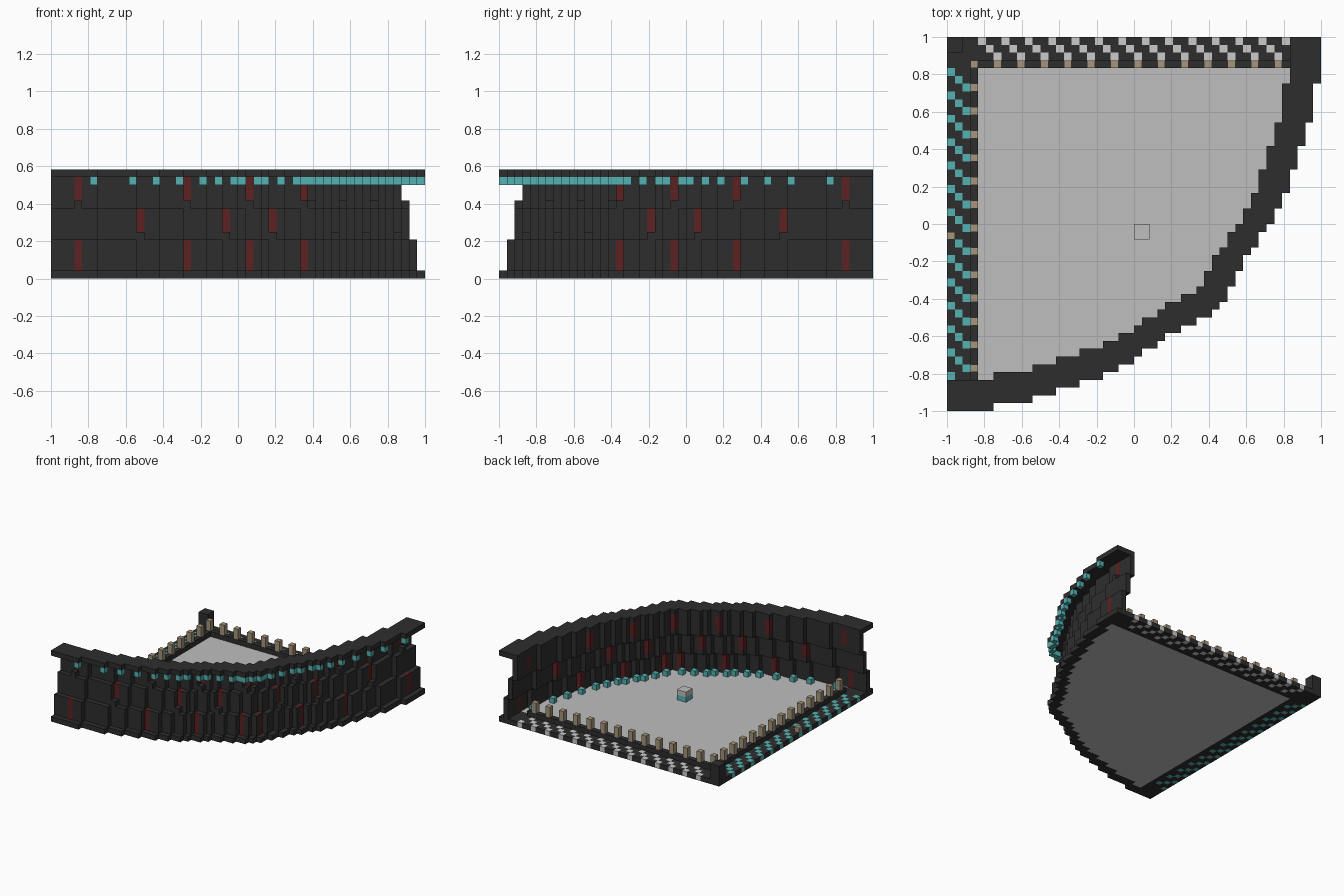
import bpy
import bmesh

if "Cube" in bpy.data.objects:
    bpy.data.objects.remove(bpy.data.objects["Cube"], do_unlink=True)

N = 48            # cells along each side
U = 2 / N         # size of one cell


def material(name, rgb):
    m = bpy.data.materials.new(name)
    m.use_nodes = True
    color = (*rgb, 1)
    m.diffuse_color = color
    bsdf = next(n for n in m.node_tree.nodes if n.type == 'BSDF_PRINCIPLED')
    bsdf.inputs["Base Color"].default_value = color
    return m


DARK = material("charcoal", (.027, .027, .027))
TEAL = material("teal", (.09, .45, .45))
RED = material("dark red", (.11, .015, .015))
TAN = material("tan", (.38, .30, .20))
WHITE = material("pale grey", (.60, .60, .60))
GREY = material("floor grey", (.52, .52, .52))


def build(name, mat, cells):
    """Make one object from (column, row, layer) cells, outer faces only."""
    cells = {(i, -j - 1, k) for i, j, k in cells}
    bm = bmesh.new()
    verts = {}

    def vert(p):
        if p not in verts:
            verts[p] = bm.verts.new((p[0] * U - 1, p[1] * U + 1, p[2] * U))
        return verts[p]

    for c in sorted(cells):
        for axis in range(3):
            u, v = (axis + 1) % 3, (axis + 2) % 3
            for side in (0, 1):
                n = list(c)
                n[axis] += 2 * side - 1
                if tuple(n) in cells:
                    continue
                ring = []
                for du, dv in ((0, 0), (1, 0), (1, 1), (0, 1)):
                    p = list(c)
                    p[axis] += side
                    p[u] += du
                    p[v] += dv
                    ring.append(vert(tuple(p)))
                bm.faces.new(ring if side else ring[::-1])
    mesh = bpy.data.meshes.new(name)
    bm.to_mesh(mesh)
    bm.free()
    mesh.materials.append(mat)
    obj = bpy.data.objects.new(name, mesh)
    bpy.context.collection.objects.link(obj)
    return obj


def block(i0, i1, j0, j1, k0, k1):
    return {(i, j, k) for i in range(i0, i1)
            for j in range(j0, j1) for k in range(k0, k1)}


def both(cells):
    """Mirror cells across the diagonal."""
    return set(cells) | {(j, i, k) for i, j, k in cells}


# Stepped quarter-round plan, mirrored across the diagonal
HALF = [(6, 48), (11, 47), (14, 46), (17, 45), (20, 44), (22, 43), (24, 42),
        (25, 41), (27, 40), (28, 39), (30, 38), (32, 37), (34, 36), (35, 35)]
STEPS = HALF + [(h, w) for w, h in HALF[:-1]]
PLAN = {(i, j) for w, h in STEPS for i in range(w) for j in range(h)}


def region(inset):
    return {(i, j) for i, j in PLAN
            if (i, j + inset) in PLAN and (i + inset, j) in PLAN}


def shell(inset, thick):
    return region(inset) - region(inset + thick)


# Floor, base ring and rim
base = shell(0, 2)
build("floor", GREY, {(i, j, 0) for i, j in region(2) if min(i, j) >= 4})
build("base_ring", DARK, {(i, j, 0) for i, j in base})
build("wall_rim", DARK, {(i, j, 13) for i, j in shell(0, 4)})

# Leaning wall in three tiers, with staggered red slots
OUTER_SLOTS, MIDDLE_SLOTS = (3, 17, 25, 32), (11, 22, 28)
wall, slots = set(), set()
for i, j in shell(1, 1):
    m = min(i, j)
    target = slots if m in OUTER_SLOTS else wall
    target |= block(i, i + 1, j, j + 1, 1, 5)
    if m in MIDDLE_SLOTS:
        wall.add((i, j, 5))
for i, j in shell(2, 1):
    m = min(i, j)
    if m in MIDDLE_SLOTS:
        slots |= block(i, i + 1, j, j + 1, 6, 9)
        wall.add((i, j, 5))
    else:
        wall |= block(i, i + 1, j, j + 1, 5, 9)
    if m in OUTER_SLOTS:
        wall.add((i, j, 9))
for i, j in shell(3, 1):
    m = min(i, j)
    target = slots if m in OUTER_SLOTS else wall
    target |= block(i, i + 1, j, j + 1, 10, 13)
    wall.add((i, j, 9))
build("wall_tiers", DARK, wall)
build("wall_red_slots", RED, slots)

# Teal lamps under the rim outside and at the wall foot inside
outer = both({(w - 1, h - 1, 12) for w, h in HALF} | {(32, 35, 12)})
inner = both({(w - 1, h - 4, 1) for w, h in HALF if w < 34})
build("outer_lamps", TEAL, outer)
build("inner_lamps", TEAL, inner)

# Striped borders along the two straight sides
side_stripes = {(c, r + c, 0) for r in range(4, 44, 3)
                for c in range(3) if r + c < 44}
back_stripes = {(j, i, k) for i, j, k in side_stripes}
build("side_stripes", TEAL, side_stripes)
build("back_stripes", WHITE, back_stripes)
border = both(block(0, 4, 0, N, 0, 1))
border = {c for c in border if c[:2] in PLAN and c[:2] not in base}
build("border_base", DARK, border - side_stripes - back_stripes)

# Low curb with a row of short posts
build("border_curb", DARK, both(block(3, 4, 3, 44, 1, 2)))
posts = {(3, r, k) for r in range(3, 43, 3) for k in (2, 3)}
build("border_posts", TAN, both(posts))
build("side_marker", TAN, {(0, 25, 1)})
build("corner_post", DARK, block(0, 2, 0, 2, 1, 4))

# Small pedestal in the middle of the floor
build("pedestal_base", TEAL, block(24, 26, 24, 26, 1, 2))
build("pedestal_top", GREY, block(24, 26, 24, 26, 2, 3))
